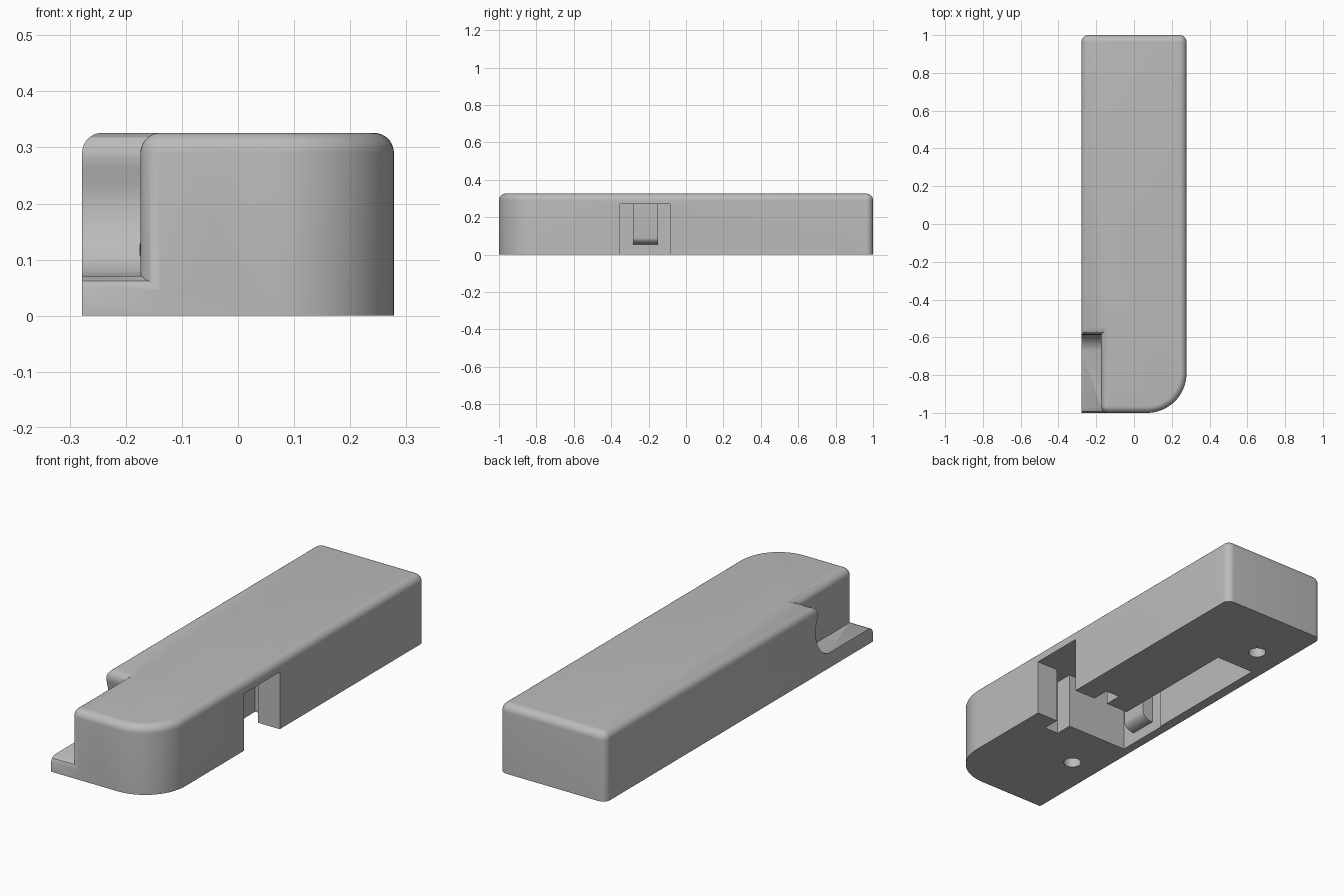
import bpy, bmesh, math
from mathutils import Vector

if "Cube" in bpy.data.objects:
    bpy.data.objects.remove(bpy.data.objects["Cube"])

W, H = 0.278, 0.326  # half width and height

grey = bpy.data.materials.new("plain_grey")
grey.use_nodes = True
grey.diffuse_color = (0.5, 0.5, 0.5, 1)
grey.node_tree.nodes["Principled BSDF"].inputs["Base Color"].default_value = (0.5, 0.5, 0.5, 1)


def extrude_object(name, points, offset, bevel=0):
    """Extrude a closed 3D outline by offset, optionally rounding the far rim."""
    bm = bmesh.new()
    base = bm.faces.new([bm.verts.new(p) for p in points])
    ext = bmesh.ops.extrude_face_region(bm, geom=[base], use_keep_orig=True)["geom"]
    moved = [g for g in ext if isinstance(g, bmesh.types.BMVert)]
    rim = [g for g in ext if isinstance(g, bmesh.types.BMEdge)]
    bmesh.ops.translate(bm, verts=moved, vec=offset)
    bmesh.ops.recalc_face_normals(bm, faces=bm.faces)
    if bevel:
        bmesh.ops.bevel(bm, geom=rim, offset=bevel, segments=7, profile=0.5,
                        affect='EDGES', clamp_overlap=False)
    bmesh.ops.recalc_face_normals(bm, faces=bm.faces)
    mesh = bpy.data.meshes.new(name)
    bm.to_mesh(mesh)
    bm.free()
    ob = bpy.data.objects.new(name, mesh)
    bpy.context.collection.objects.link(ob)
    mesh.materials.append(grey)
    return ob


def rounded_outline(corners):
    """Right-angled corners (x, y, radius) turned into an outline with arcs."""
    out = []
    for i, (x, y, r) in enumerate(corners):
        p = Vector((x, y, 0))
        if not r:
            out.append(p)
            continue
        d1 = (Vector((*corners[i - 1][:2], 0)) - p).normalized()
        d2 = (Vector((*corners[(i + 1) % len(corners)][:2], 0)) - p).normalized()
        c = p + r * (d1 + d2)
        n = 20 if r > 0.1 else 8
        for k in range(n + 1):
            t = math.pi / 2 * k / n
            out.append(c - r * (d2 * math.cos(t) + d1 * math.sin(t)))
    return out


def box(name, x0, x1, y0, y1, z0, z1):
    pts = [(x0, y0, z0), (x1, y0, z0), (x1, y1, z0), (x0, y1, z0)]
    return extrude_object(name, pts, (0, 0, z1 - z0))


def combine(target, tool, operation):
    """Apply a boolean and discard the tool object."""
    mod = target.modifiers.new("combine", 'BOOLEAN')
    mod.operation, mod.solver, mod.object = operation, 'EXACT', tool
    bpy.context.view_layer.update()
    result = target.evaluated_get(bpy.context.evaluated_depsgraph_get())
    mesh = bpy.data.meshes.new_from_object(result)
    target.modifiers.clear()
    target.data = mesh
    bpy.data.objects.remove(tool)


# Long housing with one large rounded corner
housing = extrude_object("housing", rounded_outline(
    [(-W, -1, 0), (W, -1, 0.21), (W, 1, 0.037), (-W, 1, 0.037)]), (0, 0, H), 0.036)

# Side notch: rounded ledge front, scooped wall and rolled lip
notch = [(-1.1, 0.04), (-1, 0.045), (-0.993, 0.062), (-0.975, 0.071), (-0.67, 0.071),
         (-0.64, 0.08), (-0.61, 0.103), (-0.588, 0.135), (-0.576, 0.17), (-0.572, 0.205),
         (-0.575, 0.235), (-0.583, 0.262), (-0.587, 0.285), (-0.584, 0.303),
         (-0.572, 0.318), (-0.55, H), (-0.55, 0.4), (-1.1, 0.4)]
combine(housing, extrude_object("notch_cutter", [(-0.4, y, z) for y, z in notch],
                                (0.3, 0, 0)), 'DIFFERENCE')

# Rounded nose that stands beside the notch
combine(housing, extrude_object("nose", rounded_outline(
    [(-0.174, -1, 0.037), (0, -1, 0), (0, -0.45, 0), (-0.174, -0.45, 0)]),
    (0, 0, H), 0.036), 'UNION')

# Side passage, plate groove and long pocket in the underside
for name, x0, x1, y0, y1, top in (
        ("passage", -0.235, 0.4, -0.352, -0.085, 0.27),
        ("groove", 0.09, 0.165, -0.437, 0, 0.27),
        ("pocket", -0.23, -0.028, -0.2, 0.565, 0.27)):
    combine(housing, box(name, x0, x1, y0, y1, -0.1, top), 'DIFFERENCE')

# Mounting holes
for y in (-0.6, 0.715):
    ring = [(-0.135 + 0.04 * math.cos(a), y + 0.04 * math.sin(a), -0.1)
            for a in (math.tau * k / 32 for k in range(32))]
    combine(housing, extrude_object("hole_cutter", ring, (0, 0, 0.25)), 'DIFFERENCE')

# Latch ridge with a rounded lower end on the inner wall
arc = [(-0.235 + 0.055 * math.sin(t), 0.09 - 0.037 * math.cos(t))
       for t in (math.pi / 2 * k / 8 for k in range(9))]
section = [(-0.245, 0.053)] + arc + [(-0.18, 0.275), (-0.245, 0.275)]
ridge = extrude_object("latch_ridge", [(x, -0.283, z) for x, z in section], (0, 0.133, 0))

# Smooth curves, sharp edges
bpy.ops.object.select_all(action='DESELECT')
for ob in (housing, ridge):
    ob.select_set(True)
    bpy.context.view_layer.objects.active = ob
bpy.ops.object.shade_smooth_by_angle(angle=math.radians(30))
